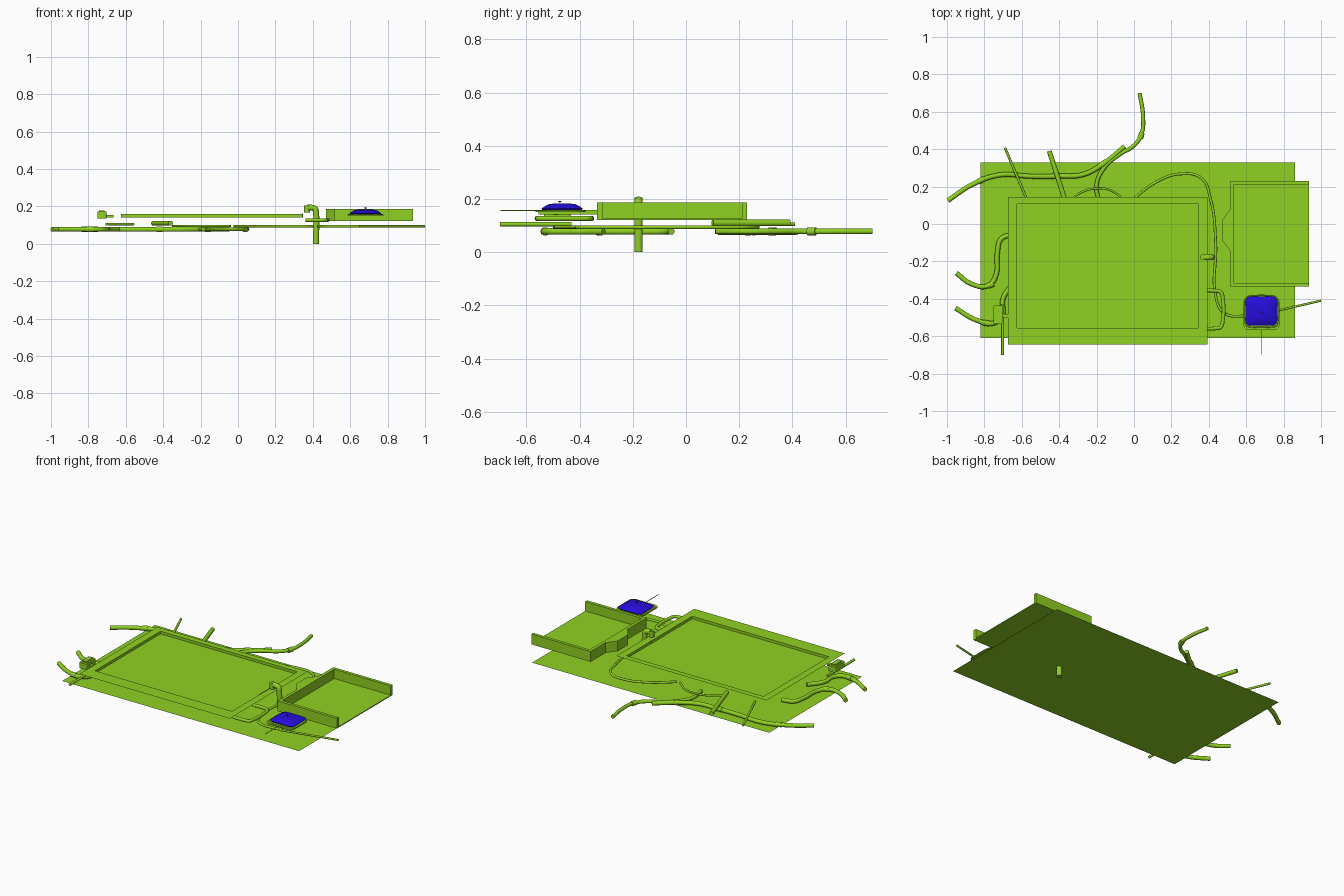
import bpy, bmesh, math
from mathutils import Vector

if "Cube" in bpy.data.objects:
    bpy.data.objects.remove(bpy.data.objects["Cube"])


def material(name, rgb):
    m = bpy.data.materials.new(name)
    m.diffuse_color = (*rgb, 1)
    m.use_nodes = True
    m.node_tree.nodes["Principled BSDF"].inputs["Base Color"].default_value = m.diffuse_color
    return m


LIME = material("lime", (0.28, 0.64, 0.016))
BLUE = material("blue", (0.02, 0.004, 0.7))


def add(name, bm, mat=LIME, smooth=False, fix=True):
    if fix:
        bmesh.ops.recalc_face_normals(bm, faces=bm.faces)
    me = bpy.data.meshes.new(name)
    bm.to_mesh(me)
    bm.free()
    ob = bpy.data.objects.new(name, me)
    bpy.context.collection.objects.link(ob)
    me.materials.append(mat)
    if smooth:
        bpy.ops.object.select_all(action='DESELECT')
        ob.select_set(True)
        bpy.context.view_layer.objects.active = ob
        bpy.ops.object.shade_smooth_by_angle(angle=math.radians(40))
    return ob


def loft(name, loops, mat=LIME, caps=True, closed=False, smooth=False, fix=True):
    """Bridge successive point loops of equal length."""
    bm = bmesh.new()
    rows = [[bm.verts.new(p) for p in lp] for lp in loops]
    n = len(rows[0])
    pairs = list(zip(rows, rows[1:])) + ([(rows[-1], rows[0])] if closed else [])
    for a, b in pairs:
        for i in range(n):
            bm.faces.new((a[i], a[(i + 1) % n], b[(i + 1) % n], b[i]))
    if caps is True:
        bm.faces.new(rows[0][::-1])
    if caps:
        bm.faces.new(rows[-1])
    return add(name, bm, mat, smooth, fix)


def rect(x0, x1, y0, y1, z, r=0.0, seg=6):
    """Rectangle loop with optional rounded corners."""
    if r == 0:
        return [(x0, y0, z), (x1, y0, z), (x1, y1, z), (x0, y1, z)]
    pts = []
    for k, (cx, cy) in enumerate(((x1 - r, y1 - r), (x0 + r, y1 - r), (x0 + r, y0 + r), (x1 - r, y0 + r))):
        for i in range(seg + 1):
            a = math.pi / 2 * (k + i / seg)
            pts.append((cx + r * math.cos(a), cy + r * math.sin(a), z))
    return pts


def box(name, x0, x1, y0, y1, z0, z1, r=0.0, mat=LIME):
    return loft(name, [rect(x0, x1, y0, y1, z0, r), rect(x0, x1, y0, y1, z1, r)], mat, smooth=r > 0)


def tube(name, pts, r, z=None, mat=LIME, curved=True, cyclic=False):
    """Round tube along a path; flat paths share one height."""
    cu = bpy.data.curves.new(name, 'CURVE')
    cu.dimensions = '3D'
    cu.bevel_depth, cu.bevel_resolution, cu.use_fill_caps = r, 3, True
    cu.resolution_u = 8
    sp = cu.splines.new('BEZIER')
    sp.bezier_points.add(len(pts) - 1)
    for bp, p in zip(sp.bezier_points, pts):
        bp.co = (p[0], p[1], p[2] if z is None else z)
        bp.handle_left_type = bp.handle_right_type = 'AUTO' if curved else 'VECTOR'
    sp.use_cyclic_u = cyclic
    tmp = bpy.data.objects.new(name + "_path", cu)
    bpy.context.collection.objects.link(tmp)
    dg = bpy.context.evaluated_depsgraph_get()
    me = bpy.data.meshes.new_from_object(tmp.evaluated_get(dg))
    bpy.data.objects.remove(tmp)
    bm = bmesh.new()
    bm.from_mesh(me)
    bmesh.ops.remove_doubles(bm, verts=bm.verts, dist=1e-5)
    return add(name, bm, mat, True)


# ground sheet
bm = bmesh.new()
bm.faces.new([bm.verts.new(p) for p in rect(-0.82, 0.86, -0.61, 0.33, 0.062)])
add("ground_sheet", bm, fix=False)

# deck with recessed basin (single sheet)
loft("deck_with_basin", [rect(-0.673, 0.393, -0.645, 0.145, 0.159),
                         rect(-0.625, 0.345, -0.555, 0.108, 0.159),
                         rect(-0.625, 0.345, -0.555, 0.108, 0.142)], caps="end", fix=False)

# open-sided tray: floor plus walls with a bay on the left wall
box("tray_floor", 0.515, 0.935, -0.335, 0.23, 0.121, 0.127)
outer = [(0.935, 0.23), (0.515, 0.23), (0.515, 0.08), (0.47, 0.02), (0.47, -0.085), (0.515, -0.145),
         (0.515, -0.335), (0.935, -0.335)]
inner = [(0.935, -0.315), (0.535, -0.315), (0.535, 0.21), (0.935, 0.21)]
loft("tray_walls", [[(x, y, z) for x, y in outer + inner] for z in (0.121, 0.187)])

# standpipe with spout
tube("standpipe", [(0.417, -0.178, 0), (0.417, -0.178, 0.165), (0.412, -0.178, 0.186), (0.395, -0.178, 0.193),
                   (0.372, -0.178, 0.193)], 0.016)
tube("spout_nozzle", [(0.369, -0.178, 0.168), (0.369, -0.178, 0.205)], 0.016, curved=False)
box("spout_strip", 0.343, 0.347, -0.28, -0.14, 0.142, 0.161)

# bent rail beside the deck
tube("side_rail", [(0.36, -0.357), (0.435, -0.357), (0.465, -0.365), (0.474, -0.395), (0.474, -0.52),
                   (0.465, -0.55), (0.435, -0.558), (0.36, -0.558)], 0.010, 0.127)

# blue domed pad on its rounded base
S = [(0.0, 0.158), (-0.004, 0.164), (0.008, 0.172), (0.022, 0.18), (0.045, 0.183)]
loft("blue_pad", [rect(0.6 + d, 0.762 - d, -0.54 + d, -0.392 - d, z, 0.028) for d, z in S], BLUE, smooth=True)
box("pad_base", 0.585, 0.778, -0.567, -0.39, 0.151, 0.156, 0.03)
tube("pad_rim", rect(0.593, 0.77, -0.55, -0.385, 0, 0.03, 3), 0.004, 0.155, cyclic=True)
loft("pad_marker", [[(0.681 + r * math.cos(i * math.pi / 4), -0.475 + r * math.sin(i * math.pi / 4), z)
                     for i in range(8)] for r, z in ((0.002, 0.186), (0.008, 0.193))], BLUE)
tube("pad_pin", [(0.68, -0.54), (0.68, -0.697)], 0.002, 0.156, curved=False)

# left valve block with nub
box("valve_block", -0.752, -0.703, -0.535, -0.435, 0.135, 0.172, 0.008)
box("valve_cap", -0.742, -0.713, -0.52, -0.45, 0.172, 0.179, 0.008)
box("valve_nub", -0.703, -0.665, -0.5, -0.48, 0.14, 0.155)

# curved hoses: path, radius, height
hoses = {
    "rear_hose": ([(-0.995, 0.125), (-0.87, 0.208), (-0.72, 0.262), (-0.55, 0.255), (-0.4, 0.256), (-0.27, 0.265),
                   (-0.16, 0.325), (-0.05, 0.415)], 0.013, 0.077),
    "tall_hose": ([(0.03, 0.7), (0.048, 0.58), (0.04, 0.48), (0.0, 0.42), (-0.08, 0.37), (-0.16, 0.30), (-0.2, 0.21),
                   (-0.185, 0.11)], 0.011, 0.078),
    "left_hose": ([(-0.95, -0.262), (-0.87, -0.32), (-0.78, -0.33), (-0.74, -0.28), (-0.73, -0.15), (-0.71, -0.08),
                   (-0.64, -0.055)], 0.013, 0.078),
    "lower_left_hose": ([(-0.955, -0.45), (-0.84, -0.515), (-0.75, -0.53), (-0.705, -0.49), (-0.7, -0.4),
                         (-0.64, -0.31)], 0.013, 0.078),
    "short_loop_hose": ([(-0.35, 0.12), (-0.28, 0.17), (-0.2, 0.19), (-0.13, 0.182), (-0.04, 0.12)], 0.006, 0.095),
    "long_loop_hose": ([(-0.02, 0.12), (0.12, 0.225), (0.25, 0.268), (0.36, 0.245), (0.41, 0.13), (0.437, -0.1),
                        (0.44, -0.4), (0.48, -0.475), (0.59, -0.492), (0.65, -0.48)], 0.0075, 0.094),
}
for name, (pts, r, z) in hoses.items():
    tube(name, pts, r, z)

# straight pipes
for name, a, b, r, z in (("rear_thin_pipe", (-0.69, 0.408), (-0.56, 0.1), 0.007, 0.105),
                         ("rear_thick_pipe", (-0.453, 0.39), (-0.36, 0.1), 0.013, 0.11),
                         ("left_pipe", (-0.702, -0.7), (-0.702, -0.43), 0.008, 0.105),
                         ("right_pipe", (0.65, -0.49), (0.999, -0.41), 0.006, 0.094)):
    tube(name, [a, b], r, z, curved=False)

# collars on the hoses
for i, (x, y, ang, z) in enumerate(((-0.82, 0.233, 25, 0.078), (-0.42, 0.256, 0, 0.078), (-0.16, 0.325, 38, 0.078),
                                    (0.038, 0.473, 72, 0.078), (-0.765, -0.325, 20, 0.078),
                                    (-0.79, -0.53, -8, 0.078))):
    d = Vector((math.cos(math.radians(ang)), math.sin(math.radians(ang)), 0)) * 0.016
    c = Vector((x, y, z))
    tube("hose_collar_%d" % (i + 1), [c - d, c + d], 0.0155, curved=False)
